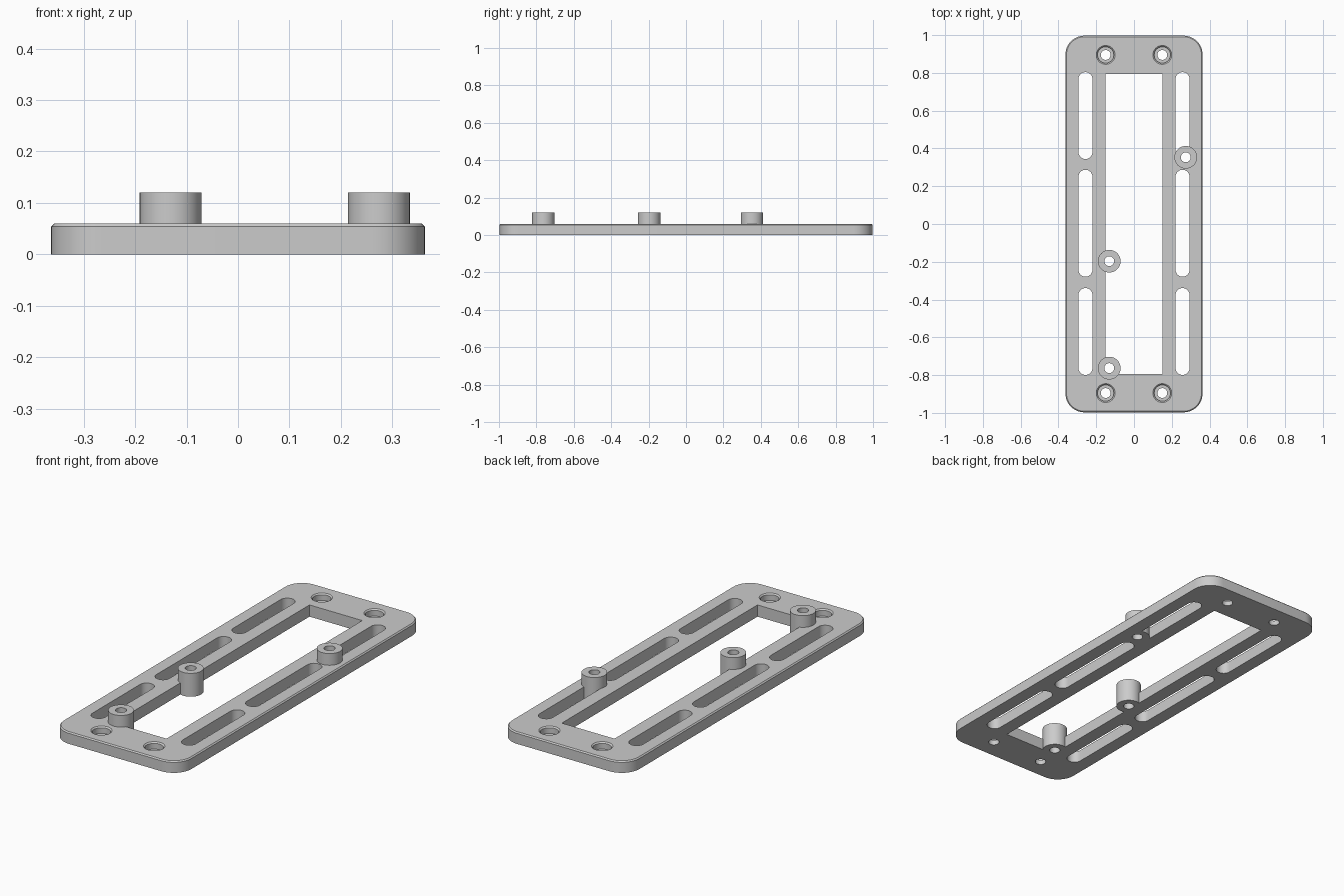
import bpy
import bmesh
import math

cube = bpy.data.objects.get("Cube")
if cube:
    bpy.data.objects.remove(cube, do_unlink=True)

grey = bpy.data.materials.new("plain grey")
grey.use_nodes = True
grey.diffuse_color = (0.6, 0.6, 0.6, 1)
grey.node_tree.nodes["Principled BSDF"].inputs["Base Color"].default_value = (0.6, 0.6, 0.6, 1)

THICK = 0.06


def outline(hx, hy, r, seg):
    """Rounded rectangle; a circle when hx == hy == r, a square corner when seg == 0."""
    pts = []
    for q, (sx, sy) in enumerate([(1, 1), (-1, 1), (-1, -1), (1, -1)]):
        for i in range(seg + 1):
            a = math.pi / 2 * (q + (i / seg if seg else 0.5))
            k = r if seg else 0
            pts.append((sx * (hx - r) + k * math.cos(a), sy * (hy - r) + k * math.sin(a)))
    # drop points that coincide on circles and full-round ends
    return [p for i, p in enumerate(pts) if math.dist(p, pts[i - 1]) > 1e-6]


def loft(name, layers, centre=(0, 0), seg=12, tube=False):
    """Skin a stack of (z, hx, hy, r) outlines, capped at the ends or closed into a tube."""
    bm = bmesh.new()
    loops = []
    for z, hx, hy, r in layers:
        loops.append([bm.verts.new((centre[0] + x, centre[1] + y, z))
                      for x, y in outline(hx, hy, r, seg)])
    pairs = list(zip(loops, loops[1:]))
    if tube:
        pairs.append((loops[-1], loops[0]))
    else:
        bm.faces.new(loops[0][::-1])
        bm.faces.new(loops[-1])
    for a, b in pairs:
        for i in range(len(a)):
            j = (i + 1) % len(a)
            bm.faces.new((a[i], a[j], b[j], b[i]))
    bmesh.ops.recalc_face_normals(bm, faces=bm.faces)
    mesh = bpy.data.meshes.new(name)
    bm.to_mesh(mesh)
    bm.free()
    mesh.materials.append(grey)
    obj = bpy.data.objects.new(name, mesh)
    bpy.context.collection.objects.link(obj)
    return obj


def select(obj):
    bpy.ops.object.select_all(action='DESELECT')
    obj.select_set(True)
    bpy.context.view_layer.objects.active = obj


def disc(z, r):
    return (z, r, r, r)


# Base plate with a small chamfer round its top edge
plate = loft("base_plate", [(0, 0.363, 0.997, 0.1),
                            (0.054, 0.363, 0.997, 0.1),
                            (THICK, 0.357, 0.991, 0.094)])

cutters = []

# Large central window
cutters.append(loft("window_cutter", [(-0.1, 0.15, 0.795, 0), (0.2, 0.15, 0.795, 0)], seg=0))

# Three round-ended slots down each side
for sx in (-1, 1):
    for cy, half in ((-0.569, 0.23), (0.004, 0.283), (0.574, 0.23)):
        cutters.append(loft("slot_cutter", [(-0.1, 0.037, half, 0.037), (0.2, 0.037, half, 0.037)],
                            (sx * 0.257, cy)))

# Counterbored screw holes in the corners
for sx in (-1, 1):
    for sy in (-1, 1):
        cutters.append(loft("screw_hole_cutter",
                            [disc(-0.1, 0.026), disc(0.025, 0.026), disc(0.025, 0.043),
                             disc(0.054, 0.043), disc(0.061, 0.051), disc(0.1, 0.051)],
                            (sx * 0.15, sy * 0.895)))

# Hollow standoffs, each seated in the full depth of the plate
standoffs = []
for name, pos in (("front_standoff", (-0.131, -0.763)),
                  ("middle_standoff", (-0.131, -0.197)),
                  ("back_standoff", (0.274, 0.353))):
    standoffs.append(loft(name, [disc(0, 0.06), disc(0.12, 0.06), disc(0.12, 0.026), disc(0, 0.026)],
                          pos, tube=True))
    cutters.append(loft("seat_cutter", [disc(-0.1, 0.0585), disc(0.2, 0.0585)], pos))

# Cut the plate, then discard the cutters
select(plate)
for cutter in cutters:
    cutter.hide_render = True
    mod = plate.modifiers.new("cut", 'BOOLEAN')
    mod.operation = 'DIFFERENCE'
    mod.solver = 'EXACT'
    mod.object = cutter
    bpy.ops.object.modifier_apply(modifier=mod.name)
for cutter in cutters:
    bpy.data.objects.remove(cutter, do_unlink=True)

# Smooth the curved walls, keep the edges crisp
for obj in [plate] + standoffs:
    select(obj)
    bpy.ops.object.shade_smooth_by_angle(angle=math.radians(30))
